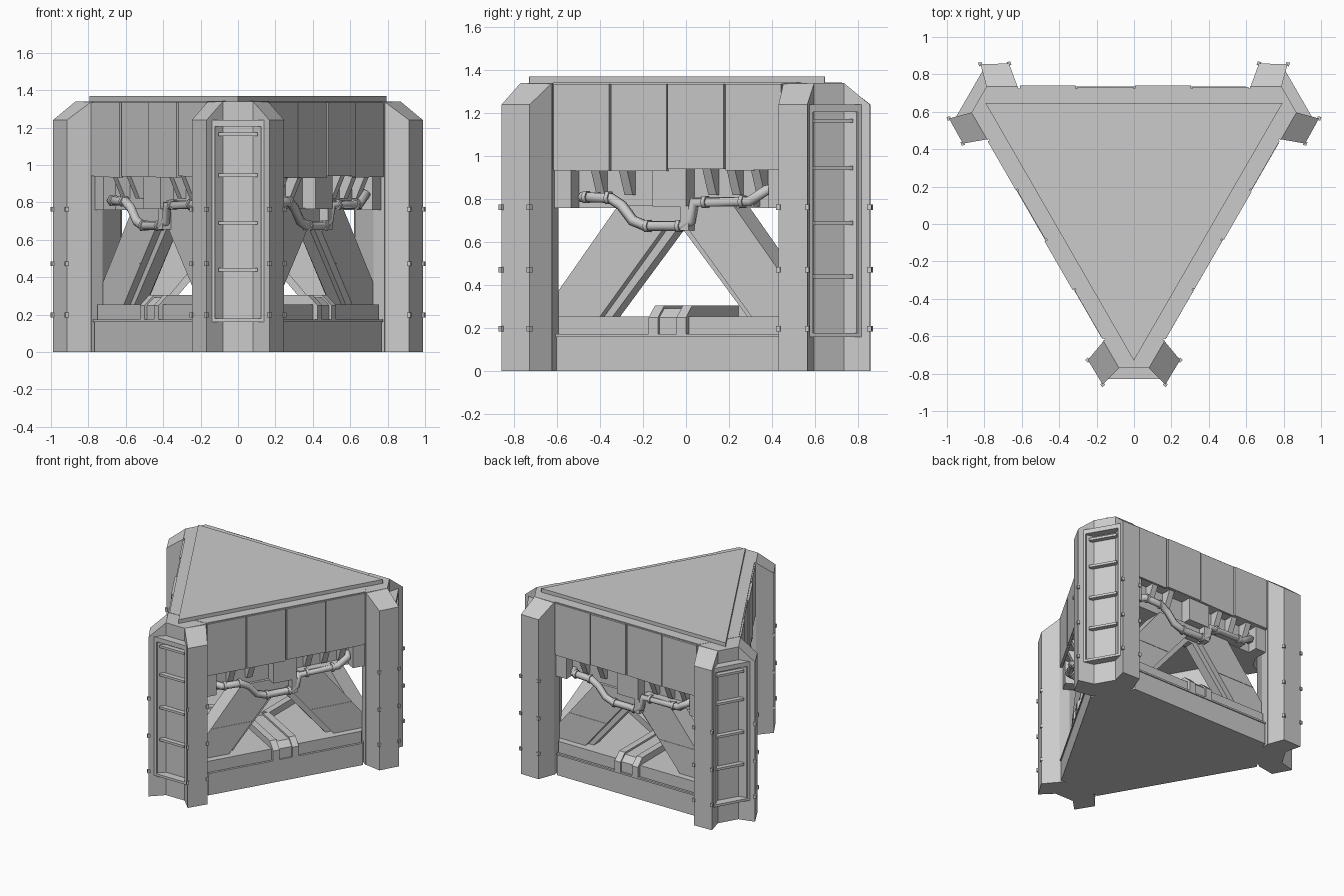
import bpy, bmesh, math, random
from mathutils import Matrix, Vector

if "Cube" in bpy.data.objects:
    bpy.data.objects.remove(bpy.data.objects["Cube"])

random.seed(4)
CENTRE = Vector((0, 0.187, 0))      # axis of the three-fold symmetry
WALLS = (-30, 90, 210)              # outward directions of the walls
CORNERS = (-90, 30, 150)            # outward directions of the corner columns


def place(obj, angle):
    obj.matrix_world = Matrix.Translation(CENTRE) @ Matrix.Rotation(math.radians(angle + 90), 4, 'Z')


def loft(name, bottom, top, angle):
    """Solid between two matching loops given as (sideways, outward, up)."""
    bm = bmesh.new()
    a = [bm.verts.new((s, -d, z)) for s, d, z in bottom]
    b = [bm.verts.new((s, -d, z)) for s, d, z in top]
    bm.faces.new(a)
    bm.faces.new(b[::-1])
    n = len(a)
    for i in range(n):
        bm.faces.new((a[i], b[i], b[(i + 1) % n], a[(i + 1) % n]))
    bmesh.ops.recalc_face_normals(bm, faces=bm.faces)
    mesh = bpy.data.meshes.new(name)
    bm.to_mesh(mesh)
    bm.free()
    obj = bpy.data.objects.new(name, mesh)
    bpy.context.collection.objects.link(obj)
    place(obj, angle)
    return obj


def plan(name, poly, z0, z1, angle=-90):
    """Extrude a plan outline (sideways, outward) upward; z1 may be per vertex."""
    tops = z1 if isinstance(z1, (list, tuple)) else [z1] * len(poly)
    return loft(name, [(s, d, z0) for s, d in poly], [(s, d, z) for (s, d), z in zip(poly, tops)], angle)


def elevation(name, poly, d0, d1, angle):
    """Extrude a front outline (sideways, up) through the wall depth."""
    return loft(name, [(s, d0, z) for s, z in poly], [(s, d1, z) for s, z in poly], angle)


def section(name, poly, s0, s1, angle):
    """Extrude a side outline (outward, up) sideways."""
    return loft(name, [(s0, d, z) for d, z in poly], [(s1, d, z) for d, z in poly], angle)


def box(name, s0, s1, d0, d1, z0, z1, angle):
    return plan(name, [(s0, d0), (s1, d0), (s1, d1), (s0, d1)], z0, z1, angle)


def deck(name, apothem, half, z0, z1):
    """Triangle with cut corners, walls at the given apothem."""
    pts = []
    for w in WALLS:
        a = math.radians(w + 90)
        for s in (-half, half):
            pts.append((s * math.cos(a) + apothem * math.sin(a), -s * math.sin(a) + apothem * math.cos(a)))
    return plan(name, pts, z0, z1)


def tube(name, pts, radius, angle):
    curve = bpy.data.curves.new(name, 'CURVE')
    curve.dimensions = '3D'
    curve.bevel_depth = radius
    curve.bevel_resolution = 1
    curve.use_fill_caps = True
    sp = curve.splines.new('POLY')
    sp.points.add(len(pts) - 1)
    for p, (s, d, z) in zip(sp.points, pts):
        p.co = (s, -d, z, 1)
    tmp = bpy.data.objects.new(name + "_path", curve)
    bpy.context.collection.objects.link(tmp)
    dg = bpy.context.evaluated_depsgraph_get()
    mesh = bpy.data.meshes.new_from_object(tmp.evaluated_get(dg))
    bpy.data.objects.remove(tmp)
    obj = bpy.data.objects.new(name, mesh)
    bpy.context.collection.objects.link(obj)
    place(obj, angle)


# Base, upper deck and top plate
deck("base_slab", 0.54, 0.60, 0, 0.165)
deck("base_ledge", 0.52, 0.60, 0.165, 0.255)
deck("deck_underside", 0.45, 0.60, 0.76, 0.94)
deck("deck_body", 0.538, 0.62, 0.94, 1.342)
deck("top_plate", 0.458, 0.795, 1.34, 1.37)

for w in WALLS:
    # Base trim rail
    box("base_rail", -0.60, 0.60, 0.53, 0.548, 0.16, 0.173, w)

    # Four cladding panels, slightly uneven
    for i in range(4):
        s0 = -0.615 + i * 0.3075
        j = [random.uniform(0, 0.012) for _ in range(3)]
        elevation("cladding_panel", [(s0 + 0.004, 0.93 + j[0]), (s0 + 0.303, 0.93 + j[1]),
                                     (s0 + 0.303, 1.335), (s0 + 0.004, 1.335)], 0.53, 0.543 + j[2], w)

    # Inverted V brace with recessed inner rail and seam strips
    elevation("v_brace", [(-0.73, 0.25), (-0.41, 0.25), (-0.06, 0.67), (0.06, 0.67), (0.41, 0.25),
                          (0.73, 0.25), (0.31, 0.77), (-0.31, 0.77)], 0.33, 0.47, w)
    elevation("brace_inner_rail", [(-0.43, 0.25), (-0.365, 0.25), (-0.02, 0.655), (0.02, 0.655),
                                   (0.365, 0.25), (0.43, 0.25), (0.05, 0.69), (-0.05, 0.69)], 0.36, 0.43, w)
    for m in (-1, 1):
        elevation("brace_seam", [(m * 0.55, 0.47), (m * 0.235, 0.47), (m * 0.23, 0.475), (m * 0.545, 0.475)],
                  0.46, 0.473, w)
        # End blocks beneath the cladding
        box("end_block", m * 0.53, m * 0.62, 0.40, 0.525, 0.76, 0.94, w)

    # Centre block and hanger under it
    box("centre_block", -0.09, 0.09, 0.43, 0.53, 0.765, 0.94, w)
    box("pipe_hanger", 0.055, 0.10, 0.45, 0.525, 0.655, 0.77, w)
    # Wedge brackets holding the cladding
    for s in (-0.40, -0.25, 0.20, 0.33, 0.46):
        section("wedge_bracket", [(0.44, 0.82), (0.475, 0.82), (0.53, 0.94), (0.44, 0.94)],
                s - 0.022, s + 0.022, w)
    # Cable tray under the right half
    box("cable_tray", 0.12, 0.44, 0.44, 0.51, 0.765, 0.81, w)

    # Bent pipe and its collars
    tube("bent_pipe", [(-0.51, 0.45, 0.81), (-0.48, 0.505, 0.81), (-0.33, 0.505, 0.805), (-0.27, 0.505, 0.77),
                       (-0.21, 0.505, 0.70), (-0.14, 0.505, 0.675), (0.06, 0.505, 0.675), (0.10, 0.505, 0.70),
                       (0.12, 0.505, 0.785), (0.42, 0.505, 0.79), (0.50, 0.50, 0.84), (0.52, 0.45, 0.85)], 0.026, w)
    for s, z in ((-0.46, 0.81), (-0.34, 0.806), (-0.13, 0.675), (0.04, 0.675), (0.18, 0.787), (0.38, 0.789)):
        tube("pipe_collar", [(s - 0.01, 0.505, z), (s + 0.01, 0.505, z)], 0.033, w)

    # Floor duct folding over the base edge
    for name, s0, s1, h in (("duct_rib", -0.10, -0.05, 0), ("duct_channel", -0.05, 0.05, 0.014),
                            ("duct_rib", 0.05, 0.10, 0)):
        section(name, [(0.05, 0.24), (0.05, 0.305 - h), (0.49, 0.305 - h), (0.548 - h, 0.25),
                       (0.548 - h, 0.17), (0.50, 0.17), (0.50, 0.24)], s0, s1, w)

for c in CORNERS:
    # Column core
    plan("column_core", [(-0.08, 0.957), (0.08, 0.957), (0.165, 0.81), (0.10, 0.78), (-0.10, 0.78),
                         (-0.165, 0.81)], 0, 1.34, c)
    for m in (-1, 1):
        # Flaring wings with sloped tops
        plan("column_wing", [(m * 0.08, 0.957), (m * 0.168, 1.045), (m * 0.247, 0.914), (m * 0.16, 0.81)],
             0, (1.34, 1.24, 1.24, 1.34), c)
        # Small wedge clips on both edges of each wing end
        for z in (0.185, 0.46, 0.75):
            for s, d in ((0.168, 1.045), (0.247, 0.914)):
                plan("edge_clip", [(m * (s - 0.014), d), (m * s, d + 0.015), (m * (s + 0.013), d),
                                   (m * s, d - 0.014)], z, z + 0.025, c)
        # Ladder side posts
        box("ladder_post", m * 0.122, m * 0.158, 0.985, 1.017, 0.165, 1.21, c)
    # Ladder frame ends and rungs
    box("ladder_head", -0.158, 0.158, 0.95, 1.017, 1.205, 1.24, c)
    box("ladder_sill", -0.158, 0.158, 0.95, 1.017, 0.16, 0.178, c)
    for z in (0.44, 0.69, 0.945, 1.165):
        box("ladder_rung", -0.105, 0.105, 0.965, 1.0, z - 0.009, z + 0.009, c)
